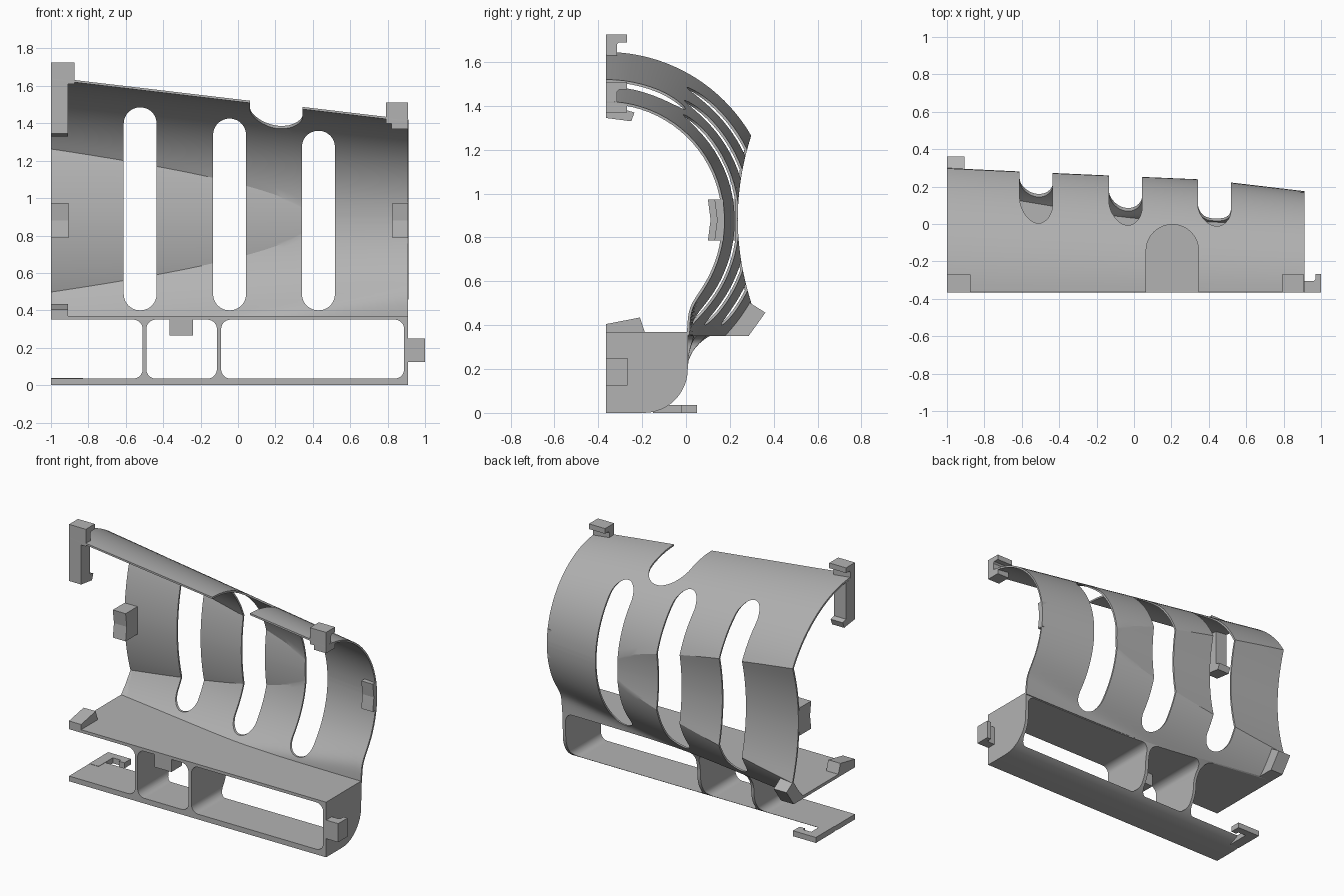
import bpy, bmesh, math

cube = bpy.data.objects.get("Cube")
if cube:
    bpy.data.objects.remove(cube, do_unlink=True)

grey = bpy.data.materials.new("plain grey")
grey.use_nodes = True
grey.diffuse_color = (0.45, 0.45, 0.45, 1)
grey.node_tree.nodes["Principled BSDF"].inputs["Base Color"].default_value = (0.45, 0.45, 0.45, 1)

LEFT, RIGHT, FRONT = -1.0, 0.91, -0.365
AXIS_Z = 0.88
HOLLOW_Y, HOLLOW_R = 1.46, 1.23      # concave rear relief
BACK, PLATE_Z = 0.008, 0.37


def finish(name, bm):
    bmesh.ops.recalc_face_normals(bm, faces=bm.faces)
    mesh = bpy.data.meshes.new(name)
    bm.to_mesh(mesh)
    bm.free()
    mesh.materials.append(grey)
    ob = bpy.data.objects.new(name, mesh)
    bpy.context.collection.objects.link(ob)
    return ob


def prism(name, outline, axis, lo, hi):
    """Extrude a 2D outline along x, y or z."""
    def place(p, d):
        return {"x": (d, *p), "y": (p[0], d, p[1]), "z": (*p, d)}[axis]
    bm = bmesh.new()
    a = [bm.verts.new(place(p, lo)) for p in outline]
    b = [bm.verts.new(place(p, hi)) for p in outline]
    bm.faces.new(a)
    bm.faces.new(b[::-1])
    for i in range(len(a)):
        j = (i + 1) % len(a)
        bm.faces.new((a[i], b[i], b[j], a[j]))
    return finish(name, bm)


def box(name, x, y, z):
    return prism(name, [(y[0], z[0]), (y[1], z[0]), (y[1], z[1]), (y[0], z[1])], "x", *x)


def rounded(u0, u1, v0, v1, r, steps=12):
    """Outline of a rectangle with rounded corners."""
    pts = []
    corners = ((u1 - r, v1 - r), (u0 + r, v1 - r), (u0 + r, v0 + r), (u1 - r, v0 + r))
    for k, (cu, cv) in enumerate(corners):
        for i in range(steps + 1):
            a = math.pi / 2 * (k + i / steps)
            pts.append((cu + r * math.cos(a), cv + r * math.sin(a)))
    return pts


def cut(ob, cutter):
    cutter.hide_render = True
    cutter.hide_viewport = True
    cutter.display_type = "WIRE"
    mod = ob.modifiers.new("cut", "BOOLEAN")
    mod.object = cutter
    mod.solver = "EXACT"


def bake(ob):
    """Apply modifiers, then shade smooth with sharp edges."""
    deps = bpy.context.evaluated_depsgraph_get()
    mesh = bpy.data.meshes.new_from_object(ob.evaluated_get(deps))
    ob.modifiers.clear()
    ob.data = mesh
    bpy.ops.object.select_all(action="DESELECT")
    ob.select_set(True)
    bpy.context.view_layer.objects.active = ob
    bpy.ops.object.shade_smooth_by_angle(angle=math.radians(20))


def radius(x):
    return 0.76 - 0.118 * (x - LEFT)


def skin(x, angle):
    """Point on the tapered shell, with hollow back and foot blend."""
    r = radius(x)
    y, z = FRONT + r * math.cos(angle), r * math.sin(angle)
    y = min(y, HOLLOW_Y - math.sqrt(HOLLOW_R ** 2 - z * z))
    if angle < 0:
        y = (y + BACK + math.sqrt((y - BACK) ** 2 + 0.0025 * min(1, -2 * angle))) / 2
    return x, y, AXIS_Z + z


def foot_angle(x):
    return -math.asin((AXIS_Z - PLATE_Z + 0.015) / radius(x))


xs = [LEFT + (RIGHT - LEFT) * i / 40 for i in range(41)]

# Tapered curved shell; rows follow the edges of the hollow
bm = bmesh.new()
rows = []
span = HOLLOW_Y - FRONT
for x in xs:
    r = radius(x)
    c = (span ** 2 + r * r - HOLLOW_R ** 2) / (2 * span * r)
    edge = max(0.03, math.acos(min(1, c)))
    stops = [math.pi / 2, edge, -edge, foot_angle(x)]
    angles = [stops[0]]
    for a, b in zip(stops, stops[1:]):
        angles += [a + (b - a) * k / 20 for k in range(1, 21)]
    rows.append([bm.verts.new(skin(x, a)) for a in angles])
for p, q in zip(rows, rows[1:]):
    for i in range(len(p) - 1):
        bm.faces.new((p[i], q[i], q[i + 1], p[i + 1]))
shell = finish("shell", bm)
solid = shell.modifiers.new("thickness", "SOLIDIFY")
solid.thickness, solid.offset = 0.012, 0

# Three long slots and the round notch in the upper lip
for x, top in ((-0.523, 1.485), (-0.045, 1.425), (0.43, 1.36)):
    cut(shell, prism("slot_cutter", rounded(x - 0.088, x + 0.088, 0.4, top, 0.087), "y", -0.6, 0.8))
cut(shell, prism("notch_cutter", rounded(0.065, 0.345, -0.8, -0.003, 0.139), "z", 1.1, 1.8))

# Lower tray: lofted body whose back flares into the shell
bm = bmesh.new()
rings = []
for x in xs:
    top_y = skin(x, foot_angle(x))[1]
    ring = [(FRONT, 0)]
    for i in range(13):
        a = math.pi / 2 * i / 12
        ring.append((-0.192 + 0.2 * math.sin(a), 0.2 - 0.2 * math.cos(a)))
    for i in range(1, 9):
        t = i / 8
        ring.append((BACK + (top_y - BACK) * t ** 2.2, 0.2 + 0.155 * t))
    ring += [(top_y, PLATE_Z), (FRONT, PLATE_Z)]
    rings.append([bm.verts.new((x, *p)) for p in ring])
n = len(rings[0])
for p, q in zip(rings, rings[1:]):
    for i in range(n):
        bm.faces.new((p[i], q[i], q[(i + 1) % n], p[(i + 1) % n]))
bm.faces.new(rings[0])
bm.faces.new(rings[-1])
tray = finish("tray", bm)
for x0, x1 in ((-1.3, -0.51), (-0.49, -0.113), (-0.09, 0.888)):
    cut(tray, prism("bay_cutter", rounded(x0, x1, 0.035, 0.35, 0.05), "y", -0.6, 0.6))

bpy.context.view_layer.update()
bake(shell)
bake(tray)

# Hooked clips on the two upper corners
def top_clip(side, x0, x1, low, high):
    head = high - 0.035
    prism(side + "_top_clip", [(FRONT, low), (-0.315, low), (-0.315, head - 0.01), (-0.305, head),
          (-0.27, head), (-0.27, high), (FRONT, high)], "x", x0, x1)

top_clip("right", LEFT, -0.875, 1.61, 1.725)
prism("right_clip_leg", [(FRONT, 1.345), (-0.25, 1.33), (-0.235, 1.37), (-0.27, 1.38),
      (-0.27, 1.625), (FRONT, 1.64)], "x", LEFT, -0.91)
top_clip("left", 0.79, RIGHT, 1.4, 1.51)
box("left_clip_leg", (0.82, RIGHT), (FRONT, -0.27), (1.37, 1.41))

# Curved-face pads inside both ends of the shell
def pad(name, x0, x1, front, back):
    face = [(front + 0.012 * (1 - abs(k) / 3) , 0.88 + 0.031 * k) for k in range(-3, 4)]
    prism(name, face + [(back, 0.973), (back, 0.787)], "x", x0, x1)

pad("right_pad", LEFT, -0.905, 0.1, 0.225)
pad("left_pad", 0.825, RIGHT, 0.13, 0.172)

# Rear catch, tray wedge and hanging tab
prism("rear_catch", [(0.17, 0.35), (0.285, 0.35), (0.362, 0.457), (0.29, 0.503), (0.24, 0.43)],
      "x", LEFT, -0.905)
prism("tray_wedge", [(FRONT, 0.36), (-0.185, 0.36), (-0.21, 0.435), (FRONT, 0.405)],
      "x", LEFT, -0.91)
box("hanging_tab", (-0.365, -0.24), (FRONT, -0.25), (0.265, 0.36))

# Flat hook at the back of the base and side lug
prism("base_hook", [(LEFT, -0.15), (-0.93, -0.15), (-0.93, 0.0), (-0.87, 0.0), (-0.87, -0.02),
      (-0.83, -0.02), (-0.83, 0.05), (LEFT, 0.05)], "z", 0, 0.037)
prism("side_lug", [(0.9, FRONT), (1.0, FRONT), (1.0, -0.267), (0.97, -0.267), (0.97, -0.295),
      (0.96, -0.305), (0.9, -0.305)], "z", 0.125, 0.25)
